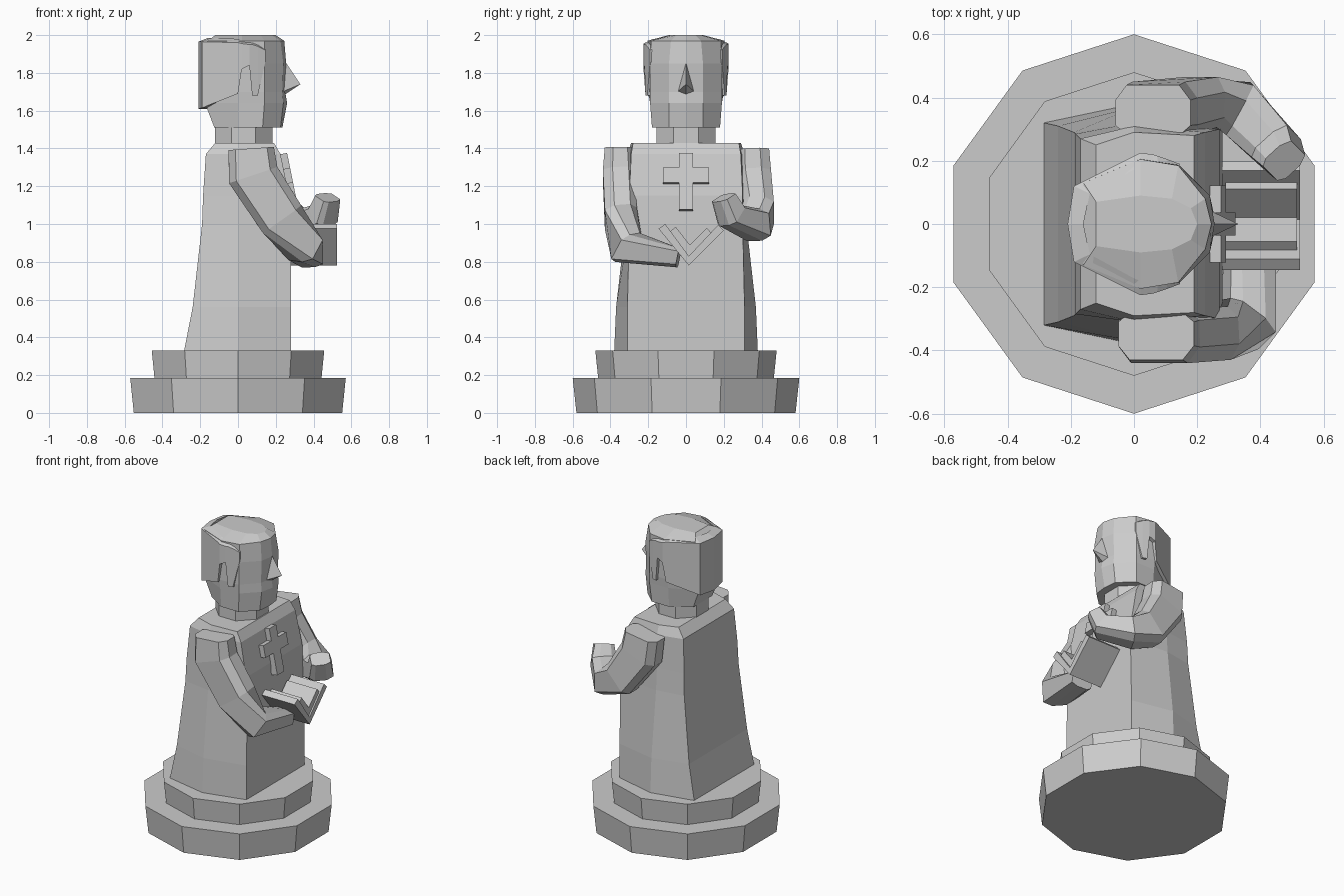
import bpy, bmesh, math
from mathutils import Vector, Matrix

if "Cube" in bpy.data.objects:
    bpy.data.objects.remove(bpy.data.objects["Cube"])


def finish(name, bm):
    bmesh.ops.recalc_face_normals(bm, faces=bm.faces)
    me = bpy.data.meshes.new(name)
    bm.to_mesh(me)
    bm.free()
    ob = bpy.data.objects.new(name, me)
    bpy.context.collection.objects.link(ob)
    return ob


def loft(name, rings):
    bm = bmesh.new()
    vs = [[bm.verts.new(p) for p in r] for r in rings]
    n = len(vs[0])
    for a, b in zip(vs, vs[1:]):
        for i in range(n):
            j = (i + 1) % n
            bm.faces.new((a[i], a[j], b[j], b[i]))
    bm.faces.new(vs[0])
    bm.faces.new(vs[-1])
    return finish(name, bm)


def ngon(r, n, z, cx=0, rot=math.pi / 2, ry=None):
    ry = ry or r
    return [(cx + r * math.cos(rot + 2 * math.pi * i / n),
             ry * math.sin(rot + 2 * math.pi * i / n), z) for i in range(n)]


def mirrored(half, z):
    # half outline with y >= 0, mirrored to a closed ring
    return [(x, y, z) for x, y in half] + \
           [(x, -y, z) for x, y in reversed(half) if y > 0]


def limb(name, sections):
    # chamfered section swept along a bent path: centre, outward hint, half sizes
    shape = [(1, .4), (.7, 1), (-.7, 1), (-1, .4), (-1, -.6), (-.7, -1), (.7, -1), (1, -.6)]
    pts = [Vector(s[0]) for s in sections]
    rings = []
    for i, (c, hint, hu, hv) in enumerate(sections):
        t = Vector()
        if i > 0:
            t += (pts[i] - pts[i - 1]).normalized()
        if i < len(pts) - 1:
            t += (pts[i + 1] - pts[i]).normalized()
        t.normalize()
        v = Vector(hint)
        v = (v - t * v.dot(t)).normalized()
        u = v.cross(t)
        rings.append([pts[i] + u * a * hu + v * b * hv for a, b in shape])
    return loft(name, rings)


# Stepped ten-sided plinth
loft("base_lower", [ngon(.58, 10, 0), ngon(.6, 10, .185)])
loft("base_upper", [ngon(.465, 10, .185), ngon(.48, 10, .33)])

# Robe: six-sided loft (z, back x, front x, back y, middle y, front y)
robe = [(.33, -.285, .28, .32, .38, .31), (.56, -.24, .28, .31, .37, .31),
        (1.0, -.19, .28, .29, .32, .30), (1.15, -.185, .27, .285, .31, .30),
        (1.37, -.17, .225, .27, .31, .29), (1.43, -.12, .19, .25, .29, .28)]
loft("robe", [[(f, yf, z), (0, ym, z), (b, yb, z), (b, -yb, z), (0, -ym, z), (f, -yf, z)]
              for z, b, f, yb, ym, yf in robe])

# Neck
loft("neck", [ngon(.165, 8, 1.42, .03, math.pi / 8, .17), ngon(.165, 8, 1.53, .03, math.pi / 8, .17)])

# Head
loft("head", [
    mirrored([(.235, 0), (.225, .09), (.13, .18), (0, .18), (-.125, .10)], 1.51),
    mirrored([(.26, 0), (.24, .09), (.14, .19), (0, .19), (-.175, .11)], 1.64),
    mirrored([(.25, 0), (.235, .09), (.14, .19), (0, .20), (-.18, .11)], 1.70),
    mirrored([(.255, 0), (.24, .09), (.14, .19), (0, .20), (-.18, .11)], 1.85),
    mirrored([(.245, 0), (.225, .08), (.14, .185), (.02, .205), (-.16, .13)], 1.97),
    mirrored([(.20, 0), (.18, .05), (.12, .08), (.02, .09), (-.12, .07)], 2.0)])

# Nose
bm = bmesh.new()
tip, top, lo, a, b = [bm.verts.new(p) for p in
                      ((.33, 0, 1.74), (.25, 0, 1.86), (.24, 0, 1.68), (.235, .045, 1.70), (.235, -.045, 1.70))]
for f in ((tip, top, a), (tip, b, top), (tip, a, lo), (tip, lo, b), (top, b, lo), (top, lo, a)):
    bm.faces.new(f)
finish("nose", bm)

# Hair shell with sideburns: plan point, bottom z, top z; thickened inwards
half = [(-.21, 0, 1.61, 1.965), (-.19, .12, 1.615, 1.965), (0, .215, 1.69, 1.96),
        (.02, .225, 1.82, 1.955), (.06, .22, 1.84, 1.95), (.075, .215, 1.68, 1.95),
        (.105, .205, 1.68, 1.94), (.145, .19, 1.86, 1.92)]
strip = [(x, -y, l, h) for x, y, l, h in reversed(half[1:])] + half
inner = [(x + (.05 if x < -.1 else 0), y * .8, l, h + .02) for x, y, l, h in strip]
bm = bmesh.new()
cols = [[bm.verts.new(p) for p in ((x, y, l), (x, y, h), (X, Y, H), (X, Y, L))]
        for (x, y, l, h), (X, Y, L, H) in zip(strip, inner)]
for p, q in zip(cols, cols[1:]):
    for i in range(4):
        j = (i + 1) % 4
        bm.faces.new((p[i], p[j], q[j], q[i]))
bm.faces.new(cols[0])
bm.faces.new(cols[-1])
finish("hair", bm)

# Arm holding the book
R = (0, -1, 0)
limb("book_arm", [((.07, -.355, 1.40), R, .12, .075), ((.08, -.355, 1.26), R, .135, .085),
                  ((.23, -.345, 1.03), R, .125, .085), ((.35, -.315, .875), (1, -1, 0), .09, .09),
                  ((.38, -.04, .82), (1, 0, 0), .05, .07)])

# Raised arm with the hand turned up
L, D = (0, 1, 0), (1, 1, 0)
limb("raised_arm", [((.06, .36, 1.385), L, .12, .08), ((.08, .365, 1.25), L, .13, .085),
                    ((.21, .385, 1.06), L, .115, .08), ((.33, .365, .995), D, .085, .09),
                    ((.45, .24, 1.045), D, .07, .075), ((.475, .20, 1.14), D, .05, .06)])

# Open book: V-shaped cover and page block, extruded along x
cover = [(.015, .78), (.20, .965), (.17, .995), (.015, .83), (-.11, 1.0), (-.145, .975)]
pages = [(.015, .81), (.14, .945), (.11, .98), (.02, .89), (-.055, .985), (-.09, .955)]
for name, prof, x0, x1 in (("book_cover", cover, .28, .525), ("book_pages", pages, .29, .515)):
    loft(name, [[(x, y, z) for y, z in prof] for x in (x0, x1)])

# Chest cross, leaning with the chest
w, a, lo, s0, s1, hi = .037, .122, -.155, -.01, .07, .15
prof = [(-w, lo), (w, lo), (w, s0), (a, s0), (a, s1), (w, s1), (w, hi), (-w, hi),
        (-w, s1), (-a, s1), (-a, s0), (-w, s0)]
cross = loft("chest_cross", [[(x, y, z) for y, z in prof] for x in (-.025, .022)])
cross.matrix_world = Matrix.Translation((.268, 0, 1.225)) @ Matrix.Rotation(-.2, 4, 'Y')
